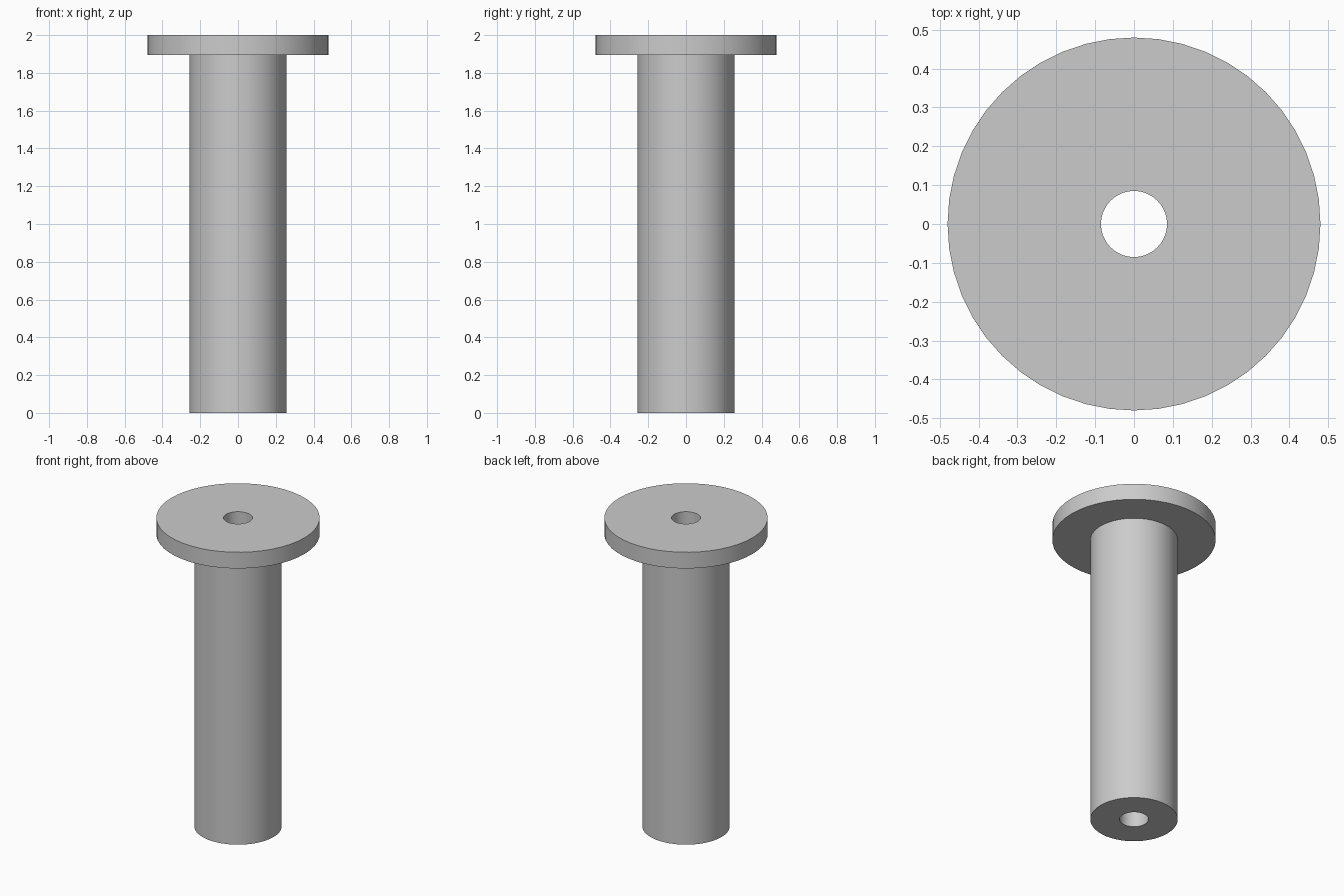
import bpy, bmesh
from math import tau
from mathutils import Vector

cube = bpy.data.objects.get("Cube")
if cube:
    bpy.data.objects.remove(cube, do_unlink=True)

SEGMENTS = 48
BORE, POST, FLANGE = 0.085, 0.257, 0.48
FLANGE_Z, TOP = 1.895, 2.0

# Plain grey material
grey = bpy.data.materials.new("light_grey")
grey.use_nodes = True
colour = (0.6, 0.6, 0.6, 1)
grey.diffuse_color = colour
grey.node_tree.nodes["Principled BSDF"].inputs["Base Color"].default_value = colour


def lathe(name, profile):
    """Spin a closed (radius, height) profile around the z axis."""
    bm = bmesh.new()
    verts = [bm.verts.new((r, 0, z)) for r, z in profile]
    edges = [bm.edges.new((v, verts[(i + 1) % len(verts)])) for i, v in enumerate(verts)]
    bmesh.ops.spin(bm, geom=verts + edges, cent=Vector(), axis=Vector((0, 0, 1)),
                   angle=tau, steps=SEGMENTS, use_merge=True)
    bmesh.ops.remove_doubles(bm, verts=bm.verts, dist=0.0001)
    bmesh.ops.recalc_face_normals(bm, faces=bm.faces)
    mesh = bpy.data.meshes.new(name)
    bm.to_mesh(mesh)
    bm.free()
    mesh.materials.append(grey)
    obj = bpy.data.objects.new(name, mesh)
    bpy.context.collection.objects.link(obj)
    bpy.ops.object.select_all(action="DESELECT")
    obj.select_set(True)
    bpy.context.view_layer.objects.active = obj
    bpy.ops.object.shade_smooth_by_angle(angle=0.6)
    return obj


# Flanged sleeve: hollow post, wide collar on top, bore right through
lathe("flanged_sleeve", [
    (BORE, 0), (POST, 0), (POST, FLANGE_Z),
    (FLANGE, FLANGE_Z), (FLANGE, TOP), (BORE, TOP),
])
